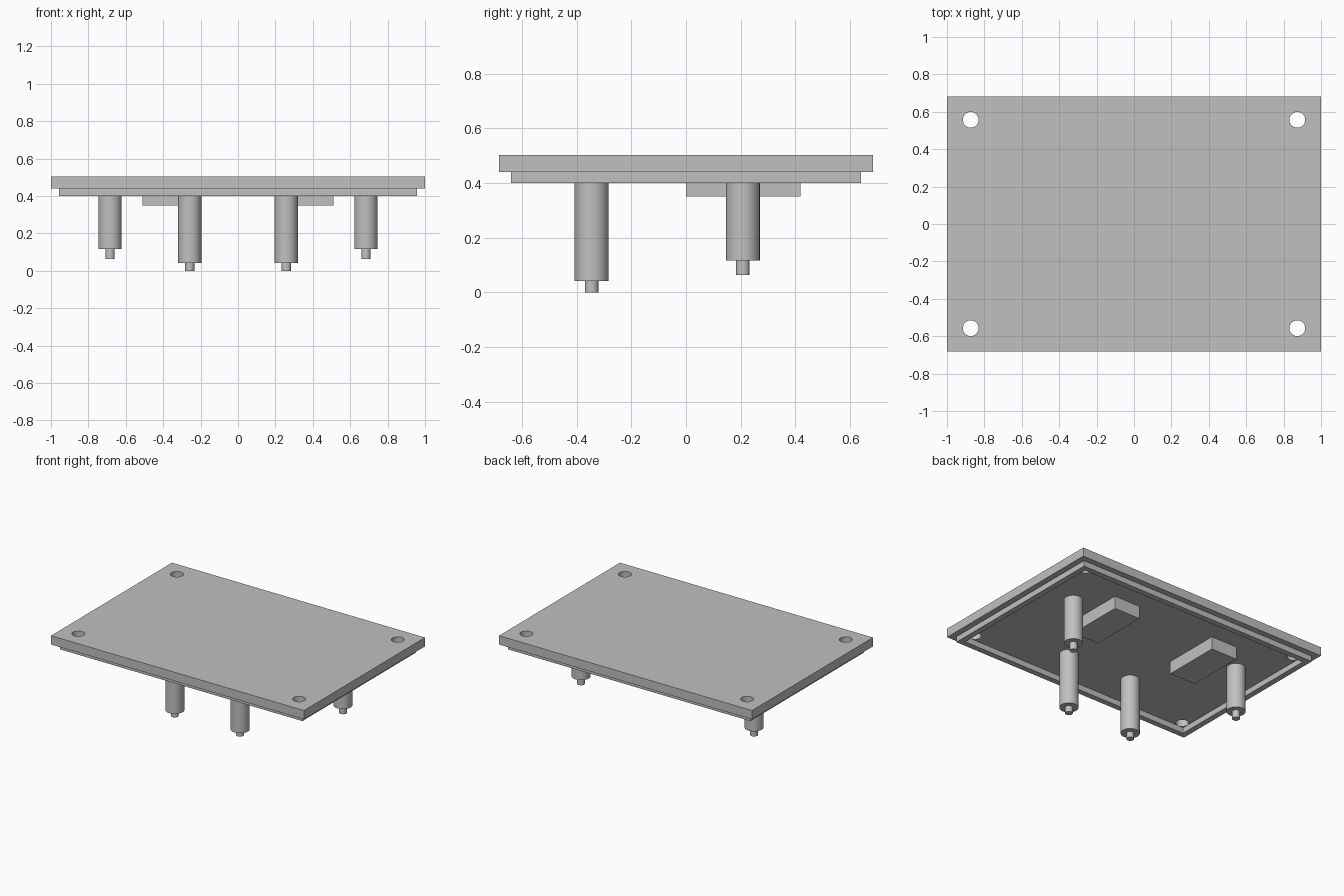
import bpy, bmesh
from mathutils import Matrix, Vector

if "Cube" in bpy.data.objects:
    bpy.data.objects.remove(bpy.data.objects["Cube"])

grey = bpy.data.materials.new("plain grey")
grey.diffuse_color = (0.53, 0.53, 0.53, 1)
grey.use_nodes = True
grey.node_tree.nodes["Principled BSDF"].inputs["Base Color"].default_value = grey.diffuse_color

TOP, UNDER, LIP = 0.503, 0.44, 0.40   # plate top, plate underside, lip bottom


def finish(bm, name, smooth=False):
    bmesh.ops.recalc_face_normals(bm, faces=bm.faces)
    mesh = bpy.data.meshes.new(name)
    bm.to_mesh(mesh)
    bm.free()
    ob = bpy.data.objects.new(name, mesh)
    bpy.context.collection.objects.link(ob)
    mesh.materials.append(grey)
    if smooth:
        bpy.ops.object.select_all(action='DESELECT')
        ob.select_set(True)
        bpy.context.view_layer.objects.active = ob
        bpy.ops.object.shade_smooth_by_angle()
    return ob


def add_box(bm, lo, hi):
    lo, hi = Vector(lo), Vector(hi)
    m = Matrix.Translation((lo + hi) / 2) @ Matrix.Diagonal((*(hi - lo), 1))
    bmesh.ops.create_cube(bm, size=1, matrix=m)


def add_turned(bm, x, y, profile, segments=48):
    """Stepped round post from (radius, height) pairs, closed at both ends."""
    rings = []
    for r, z in profile:
        made = bmesh.ops.create_circle(bm, segments=segments, radius=r,
                                       matrix=Matrix.Translation((x, y, z)))
        rings.append(made["verts"])
    for a, b in zip(rings, rings[1:]):
        for i in range(segments):
            j = (i + 1) % segments
            bm.faces.new((a[i], a[j], b[j], b[i]))
    bm.faces.new(rings[0])
    bm.faces.new(rings[-1])


# Cover plate with a raised lip underneath
bm = bmesh.new()
add_box(bm, (-1, -0.683, UNDER), (1, 0.683, TOP))
bm.normal_update()
under = min(bm.faces, key=lambda f: f.calc_center_median().z)
for width, z in ((0.06, LIP), (0.058, UNDER)):
    bmesh.ops.inset_region(bm, faces=[under], thickness=width)
    made = bmesh.ops.extrude_face_region(bm, geom=[under])["geom"]
    bmesh.ops.delete(bm, geom=[under], context='FACES_ONLY')
    under = next(g for g in made if isinstance(g, bmesh.types.BMFace))
    for v in under.verts:
        v.co.z = z
    bm.normal_update()
plate = finish(bm, "cover_plate")

# Corner screw holes, cut through plate and lip
bm = bmesh.new()
for sx in (-1, 1):
    for sy in (-1, 1):
        add_turned(bm, sx * 0.873, sy * 0.557, [(0.042, 0.3), (0.042, 0.6)])
cutter = finish(bm, "screw_hole_cutter")
cutter.hide_render = True
cutter.hide_set(True)
cut = plate.modifiers.new("screw_holes", 'BOOLEAN')
cut.operation = 'DIFFERENCE'
cut.solver = 'EXACT'
cut.object = cutter
bpy.context.view_layer.objects.active = plate
plate.select_set(True)
bpy.ops.object.modifier_apply(modifier=cut.name)
bpy.data.objects.remove(cutter)
bpy.ops.object.shade_smooth_by_angle()

for side, s in (("left", -1), ("right", 1)):
    # Stepped posts: wide body with a thin locating pin
    for row, x, y, shoulder, tip in (("front", 0.258, -0.345, 0.042, 0.0),
                                     ("back", 0.684, 0.208, 0.117, 0.063)):
        bm = bmesh.new()
        add_turned(bm, s * x, y, [(0.062, UNDER), (0.062, shoulder),
                                  (0.025, shoulder), (0.025, tip)])
        finish(bm, f"{row}_{side}_post", smooth=True)

    # Rectangular pads
    bm = bmesh.new()
    xs = sorted((s * 0.305, s * 0.51))
    add_box(bm, (xs[0], 0, 0.35), (xs[1], 0.418, UNDER))
    finish(bm, f"{side}_pad")
